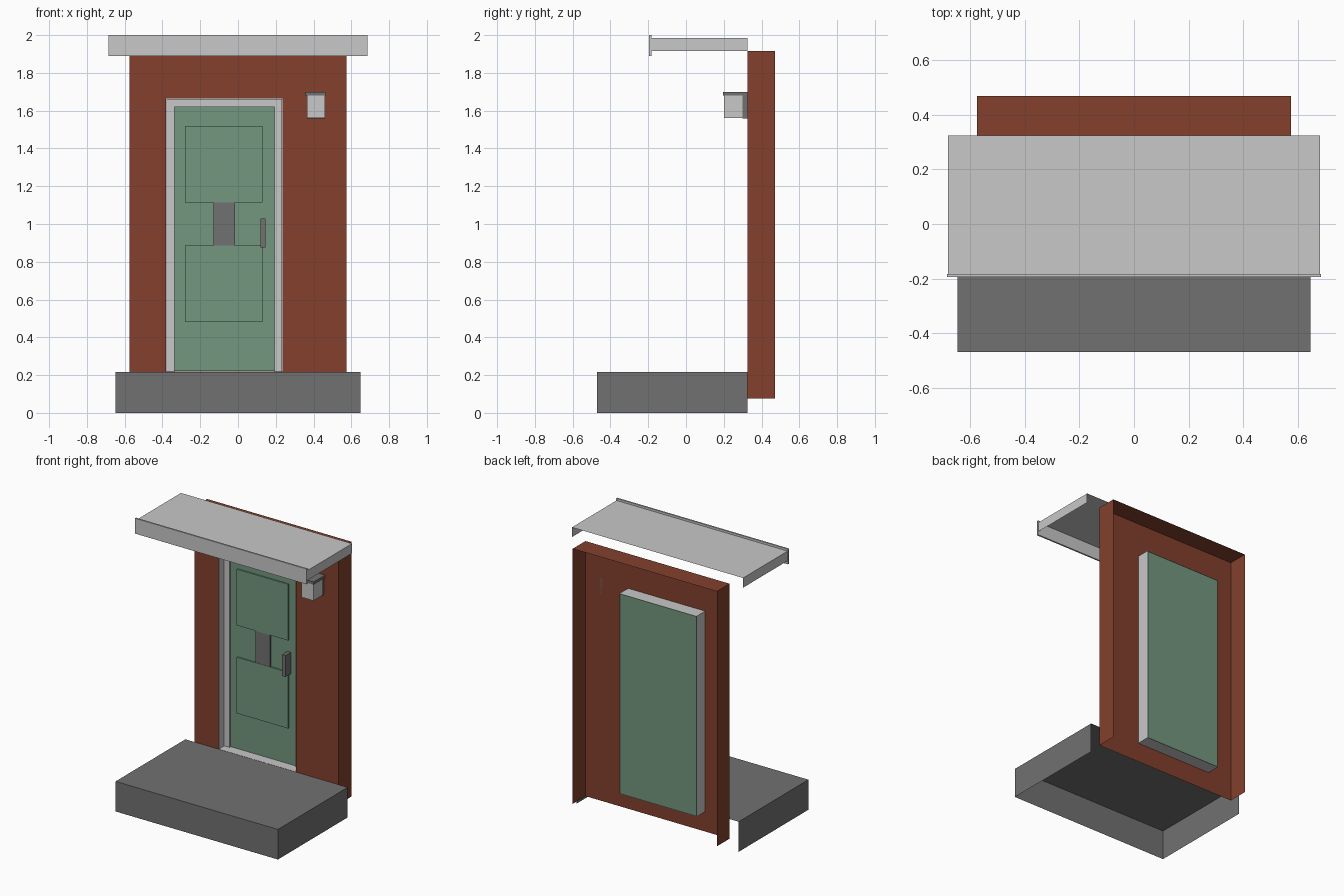
import bpy
import bmesh

cube = bpy.data.objects.get("Cube")
if cube:
    bpy.data.objects.remove(cube, do_unlink=True)


def material(name, r, g, b):
    mat = bpy.data.materials.new(name)
    mat.use_nodes = True
    mat.diffuse_color = (r, g, b, 1)
    mat.node_tree.nodes["Principled BSDF"].inputs["Base Color"].default_value = (r, g, b, 1)
    return mat


brick = material("brick_red", 0.227, 0.051, 0.026)
green = material("door_green", 0.171, 0.309, 0.212)
light = material("light_grey", 0.578, 0.578, 0.578)
dark = material("dark_grey", 0.165, 0.165, 0.165)

SIDES = {"left": (0, 1), "right": (0, -1), "back": (1, 1),
         "front": (1, -1), "top": (2, 1), "bottom": (2, -1)}


def box(name, mat, x, y, z, missing=(), opening=None):
    """Box from ranges; sides can be left open, the front can have an opening."""
    bm = bmesh.new()
    bmesh.ops.create_cube(bm, size=1)
    bm.normal_update()
    for v in bm.verts:
        v.co = [lo + (c + 0.5) * (hi - lo) for c, (lo, hi) in zip(v.co, (x, y, z))]
    doomed = []
    for f in bm.faces:
        for side, (axis, sign) in SIDES.items():
            if f.normal[axis] * sign > 0.9 and side in missing:
                doomed.append(f)
    if opening:
        # Inset the front face, then fit its inner rim to the opening
        front = next(f for f in bm.faces if f.normal.y < -0.9)
        bmesh.ops.inset_region(bm, faces=[front], thickness=0.1)
        ox, oz = opening
        mid_x, mid_z = sum(x) / 2, sum(z) / 2
        for v in front.verts:
            v.co = (ox[v.co.x > mid_x], y[0], oz[v.co.z > mid_z])
        doomed.append(front)
    bmesh.ops.delete(bm, geom=doomed, context="FACES")
    mesh = bpy.data.meshes.new(name)
    bm.to_mesh(mesh)
    bm.free()
    mesh.materials.append(mat)
    obj = bpy.data.objects.new(name, mesh)
    bpy.context.collection.objects.link(obj)
    return obj


WALL_Y = 0.325
FACE_Y = 0.395
BACK_Y = 0.42
frame_x, frame_z = (-0.38, 0.235), (0.218, 1.665)

# Wall shell and doorstep shell
box("wall", brick, (-0.575, 0.575), (WALL_Y, 0.47), (0.075, 1.915),
    ("back", "bottom"), (frame_x, frame_z))
box("doorstep", dark, (-0.648, 0.648), (-0.47, WALL_Y), (0, 0.217), ("back", "bottom"))

# Canopy shell with its front board
box("canopy", light, (-0.683, 0.683), (-0.185, WALL_Y), (1.915, 1.985), ("back", "bottom"))
box("canopy_fascia", light, (-0.685, 0.685), (-0.195, -0.183), (1.89, 2.0))

# Door frame sleeve and trim
box("door_frame", light, frame_x, (WALL_Y, BACK_Y), frame_z, ("front", "back"))
box("trim_right", light, (-0.378, -0.335), (0.383, 0.41), (0.22, 1.663))
box("trim_left", light, (0.192, 0.233), (0.383, 0.41), (0.22, 1.663))
box("trim_top", light, (-0.335, 0.192), (0.383, 0.41), (1.62, 1.663))

# Door with panels, letter plate and handle
box("door", green, (-0.377, 0.232), (FACE_Y, BACK_Y), (0.221, 1.662))
for label, z in (("upper", (1.115, 1.52)), ("lower", (0.48, 0.885))):
    box(label + "_panel", green, (-0.28, 0.13), (0.385, FACE_Y), z, ("back",))
box("letter_plate", dark, (-0.13, -0.015), (0.387, FACE_Y), (0.885, 1.115), ("back",))
box("door_handle", dark, (0.118, 0.145), (0.335, FACE_Y), (0.875, 1.03))

# Wall lamp
box("lamp_plate", dark, (0.365, 0.46), (0.3, WALL_Y), (1.558, 1.68))
box("lamp_body", light, (0.365, 0.46), (0.202, 0.3), (1.56, 1.68))
box("lamp_cap", dark, (0.358, 0.467), (0.195, WALL_Y), (1.68, 1.7))
